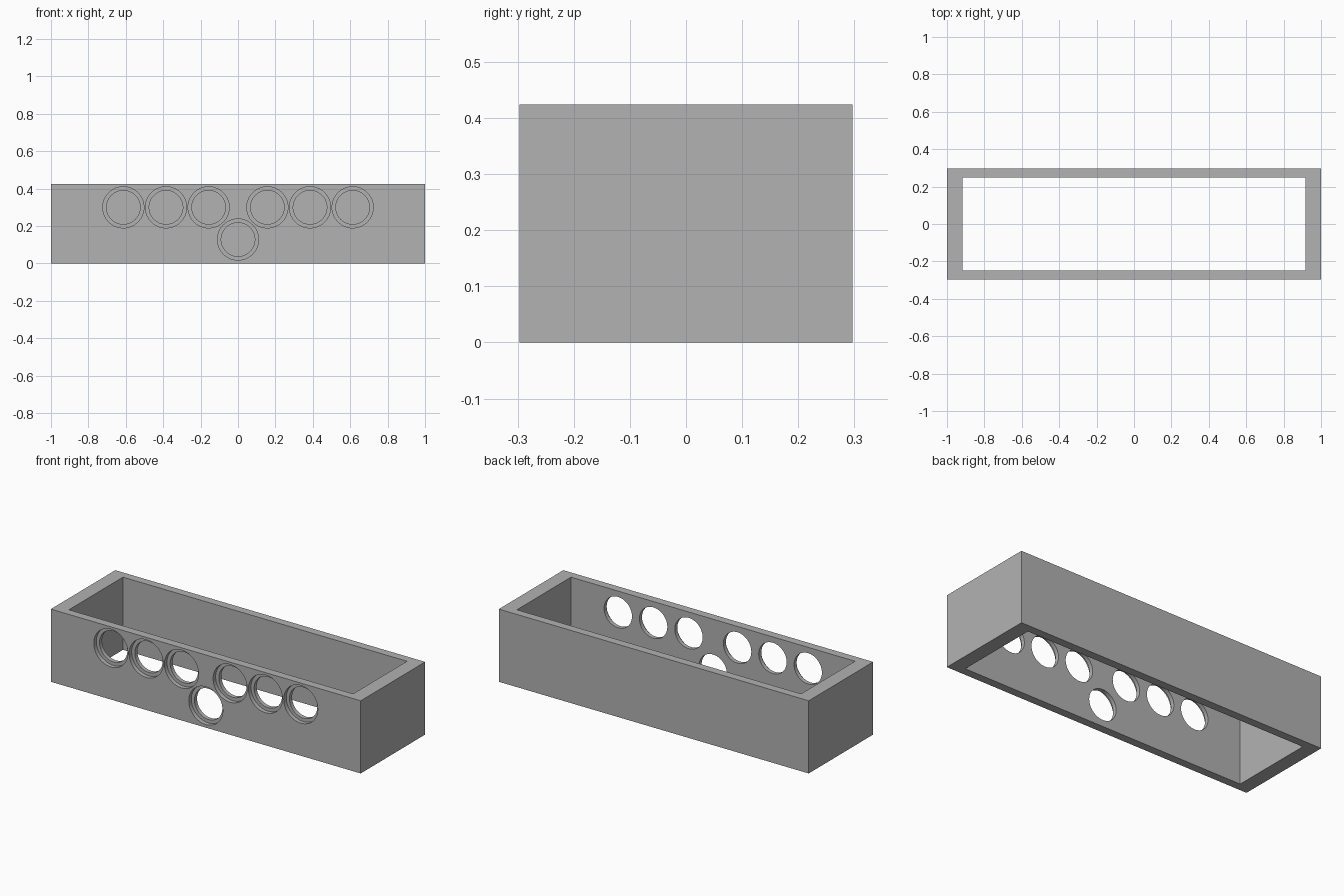
import bpy
import math

cube = bpy.data.objects.get("Cube")
if cube:
    bpy.data.objects.remove(cube, do_unlink=True)

HALF_DEPTH, HEIGHT = 0.297, 0.424
WALL = 0.048           # front and back wall thickness
END_WALL = 0.083       # side wall thickness
RECESS = 0.024         # depth of the wide part of each hole

grey = bpy.data.materials.new("plain grey")
grey.use_nodes = True
grey.diffuse_color = (0.447, 0.447, 0.447, 1)
grey.node_tree.nodes["Principled BSDF"].inputs["Base Color"].default_value = grey.diffuse_color


def box(name, size):
    bpy.ops.mesh.primitive_cube_add(size=1, location=(0, 0, HEIGHT / 2))
    obj = bpy.context.object
    obj.name = name
    obj.scale = size
    bpy.ops.object.transform_apply(location=True, rotation=False, scale=True)
    return obj


def bore(name, x, z, radius, depth):
    """Cylinder cutter reaching the given depth into the front wall."""
    margin = 0.05
    bpy.ops.mesh.primitive_cylinder_add(
        vertices=64, radius=radius, depth=depth + margin,
        location=(x, -HALF_DEPTH + (depth - margin) / 2, z),
        rotation=(math.pi / 2, 0, 0))
    bpy.context.object.name = name
    return bpy.context.object


def cut(target, cutter):
    cutter.hide_render = True
    mod = target.modifiers.new("cut", 'BOOLEAN')
    mod.operation, mod.solver, mod.object = 'DIFFERENCE', 'EXACT', cutter
    bpy.ops.object.select_all(action='DESELECT')
    target.select_set(True)
    bpy.context.view_layer.objects.active = target
    bpy.ops.object.modifier_apply(modifier=mod.name)
    bpy.data.objects.remove(cutter, do_unlink=True)


# Open rectangular frame
frame = box("housing_frame", (2, 2 * HALF_DEPTH, HEIGHT))
frame.data.materials.append(grey)
cut(frame, box("cavity_cutter", (2 - 2 * END_WALL, 2 * (HALF_DEPTH - WALL), HEIGHT * 2)))

# Stepped round holes: two groups of three along the top, one low in the middle
holes = [(side * x, 0.3) for side in (-1, 1) for x in (0.157, 0.385, 0.613)]
holes.append((0, 0.128))
for x, z in holes:
    cut(frame, bore("recess_cutter", x, z, 0.11, RECESS))
    cut(frame, bore("hole_cutter", x, z, 0.09, WALL + 0.05))

# Smooth bores, crisp edges
bpy.ops.object.select_all(action='DESELECT')
frame.select_set(True)
bpy.context.view_layer.objects.active = frame
bpy.ops.object.shade_smooth_by_angle(angle=math.radians(30))
